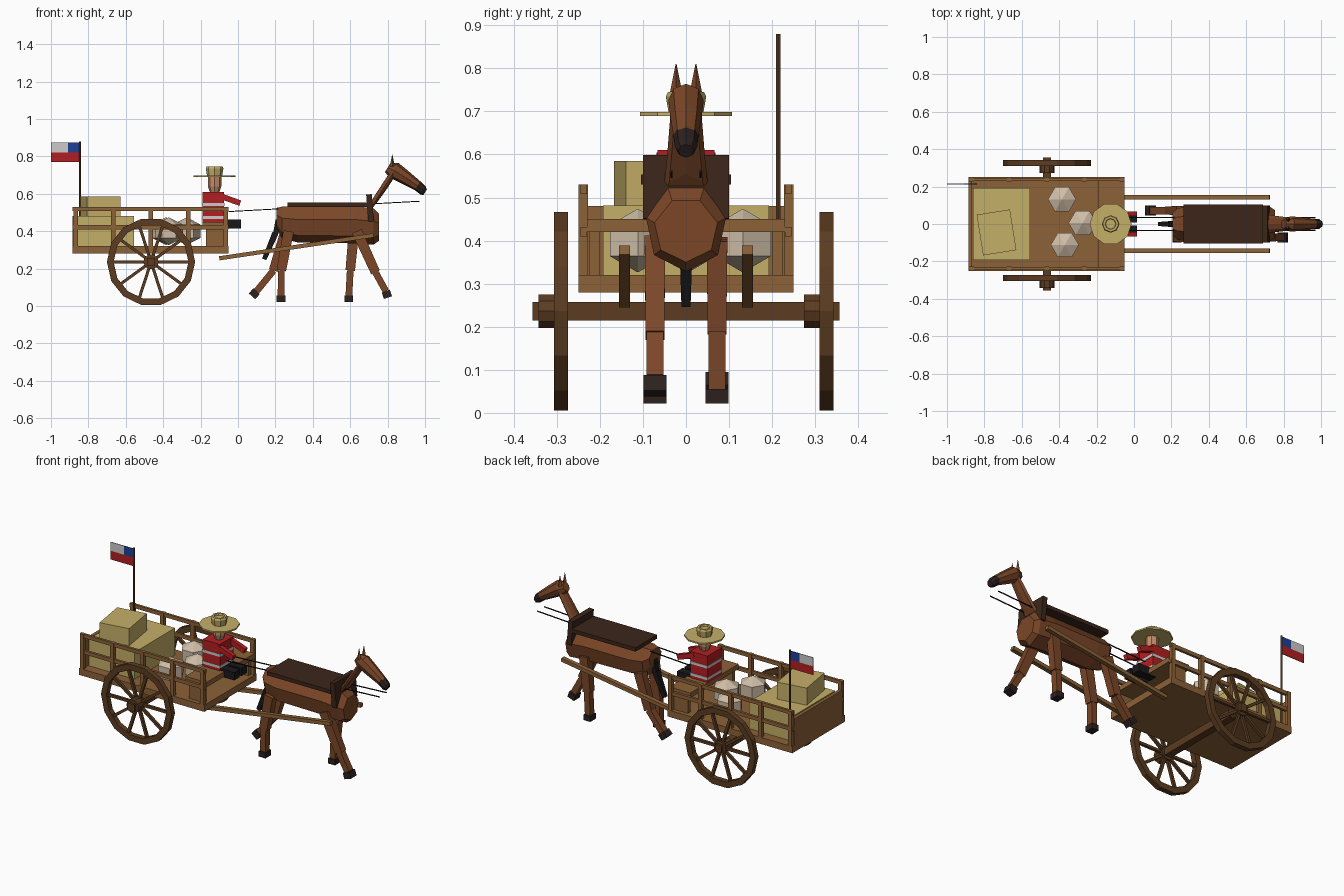
import bpy, bmesh
from math import sin, cos, pi, radians
from mathutils import Vector, Matrix

if "Cube" in bpy.data.objects:
    bpy.data.objects.remove(bpy.data.objects["Cube"])


def mat(name, r, g, b):
    m = bpy.data.materials.new(name)
    m.diffuse_color = tuple((c / 255) ** 2.2 for c in (r, g, b)) + (1,)
    m.use_nodes = True
    m.node_tree.nodes["Principled BSDF"].inputs["Base Color"].default_value = m.diffuse_color
    return m


WOOD = mat("wood", 139, 98, 58)
DARK = mat("dark_wood", 92, 62, 38)
HIDE = mat("hide", 122, 72, 44)
LEATHER = mat("leather", 62, 42, 32)
HOOF = mat("hoof", 48, 38, 36)
STRAW = mat("straw", 196, 174, 104)
SACK = mat("sackcloth", 205, 188, 165)
RED = mat("red", 178, 36, 38)
WHITE = mat("white", 200, 200, 200)
BLUE = mat("blue", 36, 66, 150)
SKIN = mat("skin", 196, 140, 105)
BLACK = mat("black", 32, 30, 32)


def finish(name, bm, m):
    bmesh.ops.recalc_face_normals(bm, faces=bm.faces)
    me = bpy.data.meshes.new(name)
    bm.to_mesh(me)
    bm.free()
    me.materials.append(m)
    ob = bpy.data.objects.new(name, me)
    bpy.context.collection.objects.link(ob)
    return ob


def box(name, x, y, z, m, turn=0):
    """Box from (min, max) pairs, optionally turned about its own vertical."""
    c = Vector((sum(x) / 2, sum(y) / 2, sum(z) / 2))
    size = (x[1] - x[0], y[1] - y[0], z[1] - z[0], 1)
    bm = bmesh.new()
    M = Matrix.Translation(c) @ Matrix.Rotation(radians(turn), 4, 'Z') @ Matrix.Diagonal(size)
    bmesh.ops.create_cube(bm, size=1, matrix=M)
    return finish(name, bm, m)


def beam(name, p, q, y, wy, wn, m, taper=1):
    """Bar between two (x, z) points in the plane at y."""
    a, b = Vector((p[0], y, p[1])), Vector((q[0], y, q[1]))
    n = (b - a).normalized().cross(Vector((0, 1, 0)))
    bm = bmesh.new()
    rings = []
    for c, k in ((a, 1), (b, taper)):
        rings.append([bm.verts.new(c + Vector((0, s * wy * k / 2, 0)) + n * t * wn * k / 2)
                      for s, t in ((-1, -1), (1, -1), (1, 1), (-1, 1))])
    skin(bm, rings)
    return finish(name, bm, m)


def skin(bm, rings, caps=True):
    n = len(rings[0])
    for r, s in zip(rings, rings[1:]):
        for i in range(n):
            bm.faces.new((r[i], r[(i + 1) % n], s[(i + 1) % n], s[i]))
    if caps:
        bm.faces.new(rings[0])
        bm.faces.new(rings[-1])


def loft(name, sections, n, m):
    """Sections are (x, z, half_width, half_height, tilt in degrees)."""
    bm = bmesh.new()
    rings = []
    for x, z, ry, rn, t in sections:
        t = radians(t)
        ring = []
        for i in range(n):
            a = -pi / 2 + 2 * pi * i / n
            h = rn * sin(a)
            ring.append(bm.verts.new((x - sin(t) * h, ry * cos(a), z + cos(t) * h)))
        rings.append(ring)
    skin(bm, rings)
    return finish(name, bm, m)


def lathe(name, profile, n, M, m, closed=False):
    """Turns (radius, height) points about the local z axis."""
    bm = bmesh.new()
    rings = [[bm.verts.new(M @ Vector((r * cos(2 * pi * i / n), r * sin(2 * pi * i / n), h)))
              for i in range(n)] for r, h in profile]
    if closed:
        rings.append(rings[0])
    skin(bm, rings, not closed)
    return finish(name, bm, m)


# cart bed, tailboard, seat
box("cart_bed", (-.885, -.05), (-.25, .25), (.28, .32), WOOD)
box("tailboard", (-.885, -.865), (-.228, .228), (.32, .48), WOOD)
box("seat", (-.19, -.05), (-.23, .23), (.42, .45), WOOD)
for s in (-1, 1):
    ys = sorted((s * .25, s * .228))
    yr = sorted((s * .245, s * .23))
    box("seat_support", (-.17, -.07), sorted((s * .2, s * .225)), (.32, .42), WOOD)
    for i in range(5):
        x = -.868 + i * .2005
        box("side_post", (x - .012, x + .012), ys, (.31, .53), WOOD)
    for z in (.41, .508):
        box("side_rail", (-.885, -.05), yr, (z, z + .022), WOOD)
    beam("shaft", (-.1, .255), (.725, .378), s * .143, .026, .022, WOOD)

# wheels and axle
WX, WZ = -.465, .236
ALONG_Y = Matrix.Translation((WX, 0, WZ)) @ Matrix.Rotation(-pi / 2, 4, 'X')
box("axle", (WX - .022, WX + .022), (-.356, .356), (WZ - .022, WZ + .022), DARK)
for y in (-.29, .326):
    M = Matrix.Translation((0, y, 0)) @ ALONG_Y
    lathe("wheel_rim", [(.236, -.016), (.236, .016), (.2, .016), (.2, -.016)], 14, M, DARK, True)
    for i in range(10):
        a = 2 * pi * i / 10
        beam("spoke", (WX + .03 * cos(a), WZ + .03 * sin(a)),
             (WX + .207 * cos(a), WZ + .207 * sin(a)), y, .016, .016, DARK)
    e = .308 if y > 0 else -.308
    lathe("wheel_hub", [(.041, -.034), (.041, .034)], 10,
          Matrix.Translation((0, e, 0)) @ ALONG_Y, DARK)

# load
box("large_crate", (-.86, -.556), (-.193, .193), (.32, .482), STRAW)
box("small_crate", (-.825, -.645), (-.155, .065), (.482, .585), STRAW, 9)
for x, y in ((-.385, .132), (-.275, .005), (-.37, -.112)):
    lathe("sack", [(.002, -.073), (.075, -.036), (.075, .036), (.002, .073)], 6,
          Matrix.Translation((x, y, .4)), SACK)

# flag
lathe("flag_pole", [(.006, .32), (.006, .88)], 6, Matrix.Translation((-.845, .214, 0)), DARK)
box("flag_red_band", (-1, -.845), (.212, .216), (.77, .822), RED)
box("flag_white_band", (-1, -.91), (.212, .216), (.822, .875), WHITE)
box("flag_blue_corner", (-.91, -.845), (.212, .216), (.822, .875), BLUE)

# driver
box("driver_torso", (-.19, -.075), (-.066, .066), (.445, .61), RED)
for z in (.465, .535):
    box("shirt_stripe", (-.192, -.073), (-.068, .068), (z, z + .016), WHITE)
for s in (-1, 1):
    beam("driver_arm", (-.1, .59), (.012, .55), s * .055, .026, .03, RED)
    box("driver_leg", (-.1, .017), sorted((s * .008, s * .06)), (.415, .462), BLACK)
AT_HEAD = Matrix.Translation((-.125, 0, 0))
lathe("driver_head", [(.024, .605), (.036, .64), (.036, .692)], 8, AT_HEAD, SKIN)
lathe("hat_brim", [(.112, .689), (.112, .698)], 10, AT_HEAD, STRAW)
lathe("hat_crown", [(.04, .695), (.047, .735), (.042, .745), (.03, .745), (.027, .735)],
      8, AT_HEAD, STRAW)

# horse body, neck and head
loft("horse_body", [(.205, .475, .06, .055, 0), (.235, .45, .088, .09, 0), (.32, .44, .095, .1, 0),
                    (.62, .44, .097, .105, 0), (.725, .43, .095, .102, 0),
                    (.755, .425, .075, .075, 0)], 7, HIDE)
loft("horse_neck", [(.69, .49, .055, .085, -40), (.755, .595, .044, .06, -50),
                    (.835, .72, .034, .045, -55)], 8, HIDE)
loft("horse_head", [(.8, .74, .025, .028, -32), (.835, .725, .041, .046, -32),
                    (.9, .683, .036, .037, -32), (.965, .64, .028, .027, -32)], 8, HIDE)
loft("muzzle", [(.96, .643, .029, .028, -32), (.99, .618, .026, .026, -32),
                (1.0, .608, .018, .018, -32)], 8, HOOF)
for s in (-1, 1):
    lathe("ear", [(.014, .745), (.001, .81)], 4, Matrix.Translation((.825, s * .023, 0)), HIDE)
    beam("rein", (-.05, .505), (.97, .56), s * .034, .005, .005, BLACK)

# harness and tail
box("blanket", (.265, .69), (-.104, .104), (.53, .553), LEATHER)
beam("collar", (.712, .45), (.7, .597), 0, .2, .03, LEATHER)
beam("tail", (.215, .46), (.2, .38), 0, .028, .028, BLACK)
beam("tail_tip", (.2, .39), (.14, .25), 0, .03, .034, BLACK, .7)

# legs: hip, knee, ankle, hoof tip
legs = {
    "hind_leg_back": (.072, (.255, .4), (.19, .19), (.1, .08), (.075, .052)),
    "hind_leg_straight": (-.072, (.27, .4), (.232, .19), (.23, .055), (.23, .022)),
    "front_leg_straight": (.072, (.62, .4), (.6, .19), (.593, .055), (.593, .022)),
    "front_leg_forward": (-.072, (.635, .4), (.735, .18), (.79, .08), (.802, .045)),
}
for name, (y, hip, knee, ankle, tip) in legs.items():
    beam(name + "_upper", hip, knee, y, .048, .056, HIDE, .9)
    beam(name + "_lower", knee, ankle, y, .04, .036, HIDE)
    beam(name + "_hoof", ankle, tip, y, .054, .046, HOOF)
